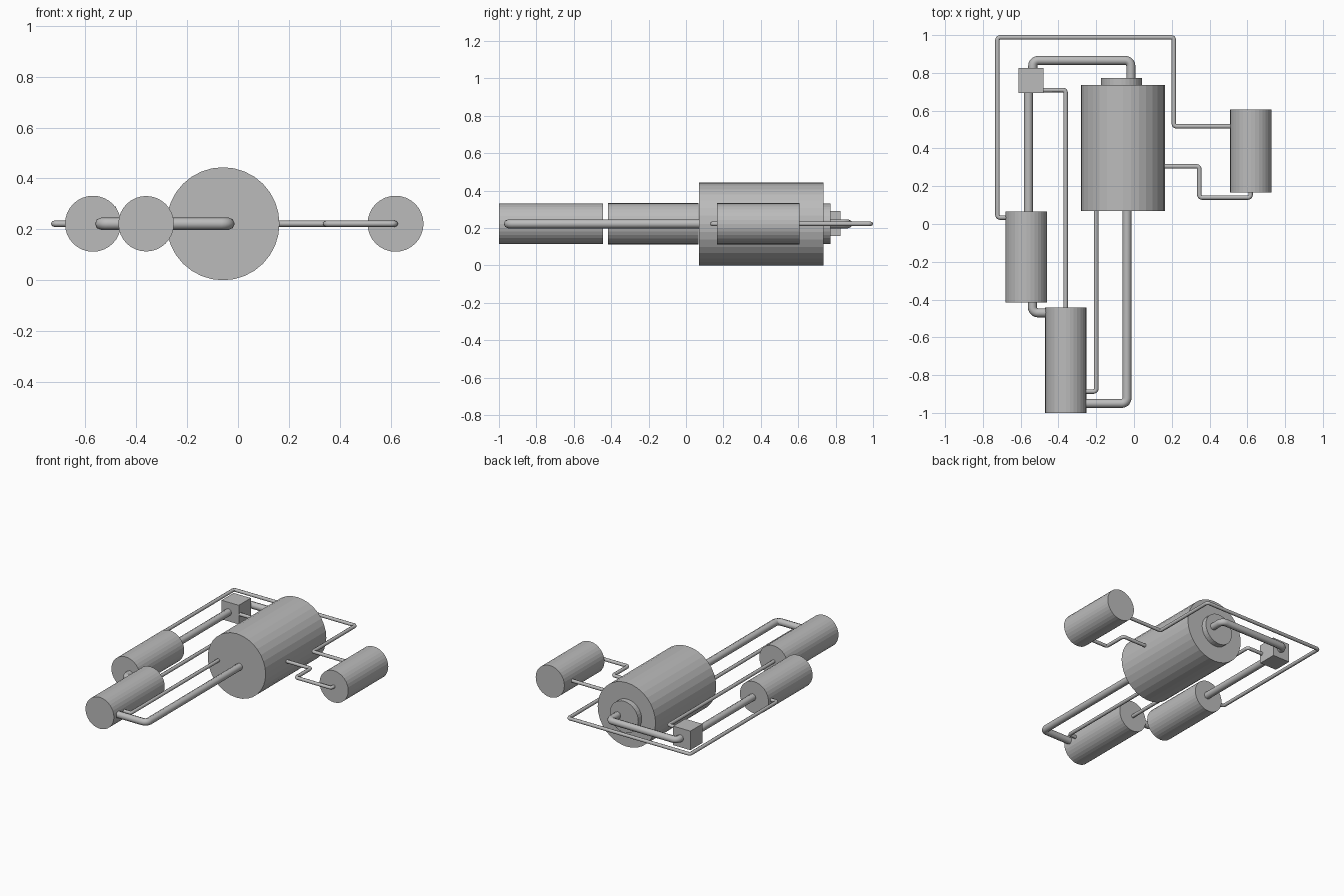
import bpy, bmesh, math
from mathutils import Vector, Matrix

if "Cube" in bpy.data.objects:
    bpy.data.objects.remove(bpy.data.objects["Cube"])

Z = 0.222  # common centre height

grey = bpy.data.materials.new("plain grey")
grey.diffuse_color = (0.5, 0.5, 0.5, 1)
grey.use_nodes = True
grey.node_tree.nodes["Principled BSDF"].inputs["Base Color"].default_value = grey.diffuse_color


def add(name, mesh):
    mesh.materials.clear()
    mesh.materials.append(grey)
    ob = bpy.data.objects.new(name, mesh)
    bpy.context.collection.objects.link(ob)
    return ob


def tank(name, x, y0, y1, r):
    """Flat-sided cylinder lying along y."""
    bm = bmesh.new()
    m = Matrix.Translation((x, (y0 + y1) / 2, Z)) @ Matrix.Rotation(math.pi / 2, 4, 'X')
    bmesh.ops.create_cone(bm, cap_ends=True, segments=32, radius1=r, radius2=r,
                          depth=y1 - y0, matrix=m)
    me = bpy.data.meshes.new(name)
    bm.to_mesh(me)
    bm.free()
    return add(name, me)


def pipe(name, r, corners):
    """Round pipe through the corners, with small rounded elbows."""
    p = [Vector((x, y, Z)) for x, y in corners]
    pts = [p[0]]
    bend = r * 1.2
    for a, b, c in zip(p, p[1:], p[2:]):
        u, v = (a - b).normalized(), (c - b).normalized()
        centre = b + (u + v) * bend
        for i in range(6):
            t = math.pi / 2 * i / 5
            pts.append(centre - v * bend * math.cos(t) - u * bend * math.sin(t))
    pts.append(p[-1])
    cu = bpy.data.curves.new(name, 'CURVE')
    cu.dimensions = '3D'
    cu.bevel_depth = r
    cu.bevel_resolution = 2
    cu.use_fill_caps = True
    sp = cu.splines.new('POLY')
    sp.points.add(len(pts) - 1)
    for q, co in zip(sp.points, pts):
        q.co = (*co, 1)
    tmp = bpy.data.objects.new("temp", cu)
    bpy.context.collection.objects.link(tmp)
    me = bpy.data.meshes.new_from_object(tmp)
    bpy.data.objects.remove(tmp)
    for f in me.polygons:
        f.use_smooth = len(f.vertices) == 4
    return add(name, me)


# Cylindrical vessels
tank("main_drum", -0.059, 0.07, 0.735, 0.222)
tank("drum_end_cap", -0.066, 0.72, 0.773, 0.109)
tank("left_tank", -0.57, -0.416, 0.067, 0.11)
tank("front_tank", -0.361, -1.0, -0.443, 0.109)
tank("right_tank", 0.619, 0.167, 0.606, 0.11)

# Junction box
bm = bmesh.new()
bmesh.ops.create_cube(bm, size=0.132, matrix=Matrix.Translation((-0.546, 0.76, 0.224)))
box = bpy.data.meshes.new("junction_box")
bm.to_mesh(box)
bm.free()
add("junction_box", box)

# Thick pipes
T = 0.024
pipe("box_to_drum_pipe", T, [(-0.536, 0.80), (-0.536, 0.866), (-0.017, 0.866), (-0.017, 0.76)])
pipe("box_to_left_tank_pipe", T, [(-0.559, 0.71), (-0.559, 0.05)])
pipe("tank_link_pipe", T, [(-0.538, -0.40), (-0.538, -0.47), (-0.44, -0.47)])
pipe("drum_to_front_tank_pipe", T, [(-0.037, 0.09), (-0.037, -0.95), (-0.28, -0.95)])

# Thin pipes
S = 0.012
pipe("box_to_front_tank_line", S, [(-0.49, 0.709), (-0.362, 0.709), (-0.362, -0.46)])
pipe("drum_to_front_tank_line", S, [(-0.2, 0.09), (-0.2, -0.887), (-0.27, -0.887)])
pipe("outer_loop_line", S, [(-0.66, 0.034), (-0.723, 0.034), (-0.723, 0.988),
                            (0.211, 0.988), (0.211, 0.517), (0.53, 0.517)])
pipe("drum_to_right_tank_line", S, [(0.14, 0.305), (0.346, 0.305), (0.346, 0.14),
                                    (0.617, 0.14), (0.617, 0.18)])
